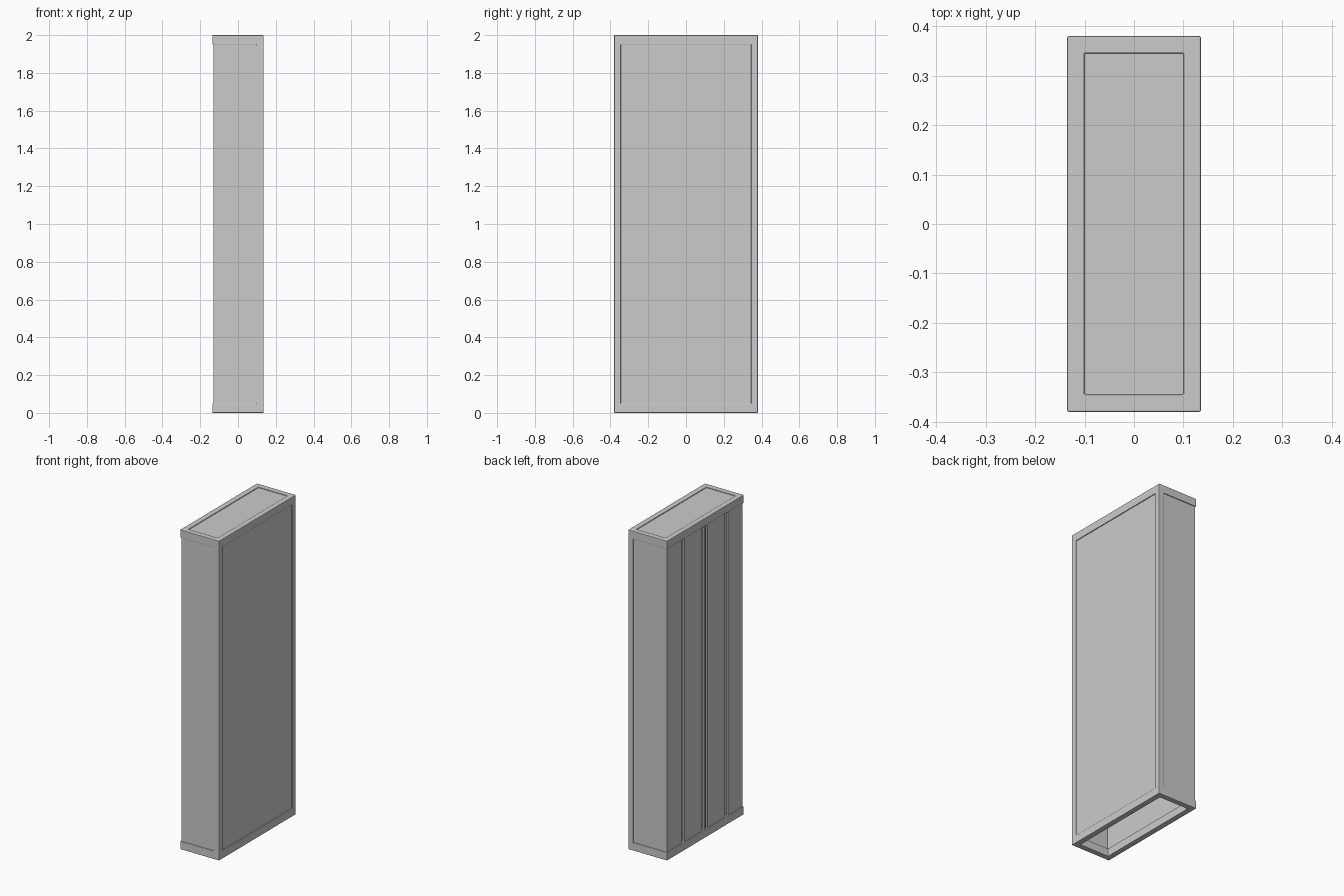
import bpy, bmesh

if "Cube" in bpy.data.objects:
    bpy.data.objects.remove(bpy.data.objects["Cube"])

HX, HY, H = 0.135, 0.38, 2.0      # half width, half depth, height
IX, IY, RAIL = 0.10, 0.345, 0.05  # inner opening and rail height
INSET, THICK = 0.005, 0.012       # panel recess and thickness


def box(name, lo, hi):
    bm = bmesh.new()
    bmesh.ops.create_cube(bm, size=1)
    for v in bm.verts:
        v.co = [lo[i] + (v.co[i] + 0.5) * (hi[i] - lo[i]) for i in range(3)]
    me = bpy.data.meshes.new(name)
    bm.to_mesh(me)
    bm.free()
    ob = bpy.data.objects.new(name, me)
    bpy.context.collection.objects.link(ob)
    return ob


def extrude_profile(name, pts, z0, z1):
    bm = bmesh.new()
    face = bm.faces.new([bm.verts.new((x, y, z0)) for x, y in pts])
    res = bmesh.ops.extrude_face_region(bm, geom=[face])
    top = [g for g in res["geom"] if isinstance(g, bmesh.types.BMVert)]
    bmesh.ops.translate(bm, verts=top, vec=(0, 0, z1 - z0))
    bmesh.ops.recalc_face_normals(bm, faces=bm.faces)
    me = bpy.data.meshes.new(name)
    bm.to_mesh(me)
    bm.free()
    ob = bpy.data.objects.new(name, me)
    bpy.context.collection.objects.link(ob)
    return ob


# Frame: top and bottom rings joined by two posts on the +x side
frame = box("frame", (-HX, -HY, 0), (HX, HY, H))
cutters = [
    box("cut_vertical", (-IX, -IY, -1), (IX, IY, 3)),
    box("cut_sides", (-1, -1, RAIL), (IX, 1, H - RAIL)),
    box("cut_back", (0, -IY, RAIL), (1, IY, H - RAIL)),
]
for c in cutters:
    c.hide_render = True
    m = frame.modifiers.new(c.name, "BOOLEAN")
    m.operation, m.solver, m.object = "DIFFERENCE", "EXACT", c
bev = frame.modifiers.new("soft_edges", "BEVEL")
bev.width, bev.segments, bev.limit_method = 0.003, 2, "ANGLE"
bpy.context.view_layer.objects.active = frame
frame.select_set(True)
for m in list(frame.modifiers):
    bpy.ops.object.modifier_apply(modifier=m.name)
for c in cutters:
    bpy.data.objects.remove(c)

# Recessed panels on the +x side and the top
box("large_side_panel", (HX - INSET - THICK, -IY, RAIL), (HX - INSET, IY, H - RAIL))
box("top_panel", (-IX, -IY, H - INSET - THICK), (IX, IY, H - INSET))

# End panels wrapping into the grooved doors on the -x side
xo, yo = -HX + INSET, HY - INSET
xg, xi, yi = xo + 0.01, xo + 0.018, yo - THICK
half = [(IX, yo), (xo, yo), (xo, 0.23), (xg, 0.23), (xg, 0.20), (xo, 0.20),
        (xo, 0.025), (xg, 0.025), (xg, 0.005), (xo, 0.005),
        (xo, 0.0), (xi, 0.0), (xi, yi), (IX, yi)]
for name, s in (("rear_door_and_end", 1), ("front_door_and_end", -1)):
    extrude_profile(name, [(x, y * s) for x, y in half], RAIL, H - RAIL)
